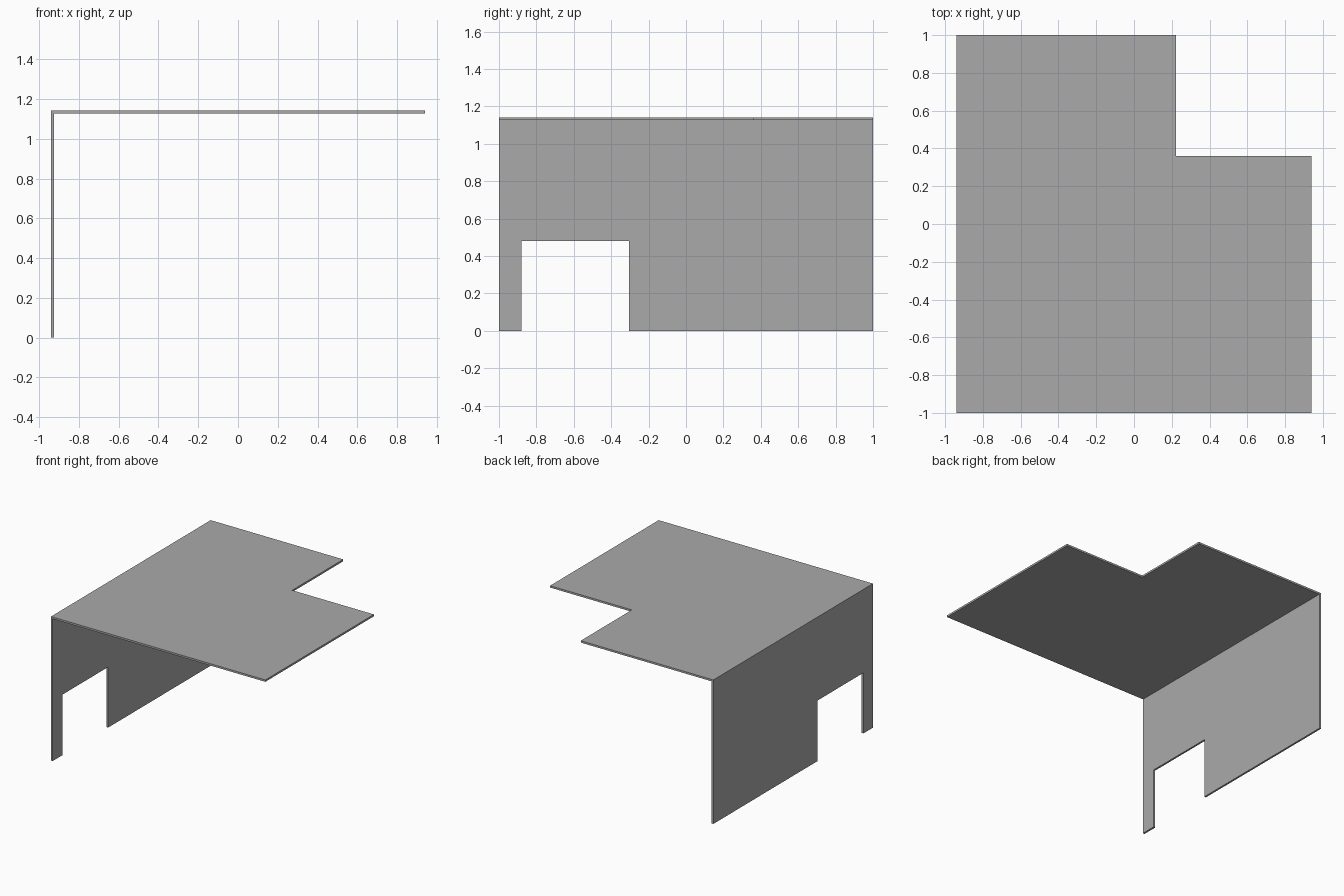
import bpy
import bmesh
from mathutils import Vector

if "Cube" in bpy.data.objects:
    bpy.data.objects.remove(bpy.data.objects["Cube"])

X, Y, TOP, T = 0.94, 1.0, 1.142, 0.015

grey = bpy.data.materials.new("plain_grey")
grey.diffuse_color = (0.4, 0.4, 0.4, 1)
grey.use_nodes = True
grey.node_tree.nodes["Principled BSDF"].inputs["Base Color"].default_value = grey.diffuse_color


def slab(name, outline, offset):
    """Extrude a flat outline by the offset vector into a closed panel."""
    bm = bmesh.new()
    face = bm.faces.new([bm.verts.new(p) for p in outline])
    ext = bmesh.ops.extrude_face_region(bm, geom=[face], use_keep_orig=True)
    verts = [g for g in ext["geom"] if isinstance(g, bmesh.types.BMVert)]
    bmesh.ops.translate(bm, verts=verts, vec=Vector(offset))
    bmesh.ops.recalc_face_normals(bm, faces=bm.faces)
    mesh = bpy.data.meshes.new(name)
    bm.to_mesh(mesh)
    bm.free()
    mesh.materials.append(grey)
    obj = bpy.data.objects.new(name, mesh)
    bpy.context.collection.objects.link(obj)
    return obj


# Top panel with a notched back right corner
top = [(-X, -Y), (X, -Y), (X, 0.36), (0.223, 0.36), (0.223, Y), (-X, Y)]
slab("top_panel", [(x, y, TOP - T) for x, y in top], (0, 0, T))

# Left side wall with a doorway open at the floor
wall = [(-Y, 0), (-0.88, 0), (-0.88, 0.48), (-0.305, 0.48), (-0.305, 0),
        (Y, 0), (Y, TOP - T), (-Y, TOP - T)]
slab("side_wall", [(-X, y, z) for y, z in wall], (T, 0, 0))
